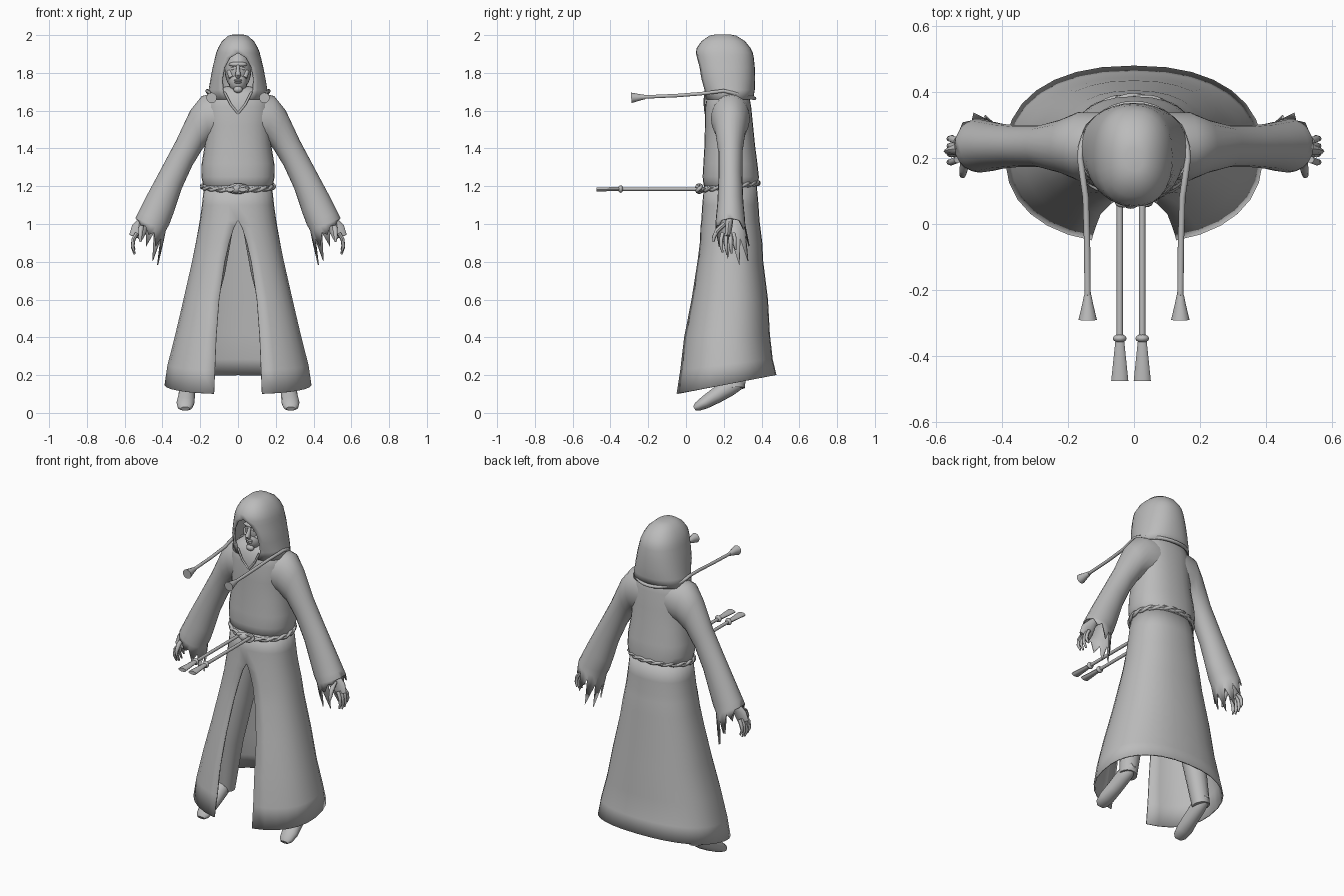
import bpy, bmesh, math
from mathutils import Vector, Matrix

cube = bpy.data.objects.get("Cube")
if cube:
    bpy.data.objects.remove(cube, do_unlink=True)

grey = bpy.data.materials.new("plain grey")
grey.use_nodes = True
COLOUR = (0.5, 0.5, 0.5, 1)
grey.diffuse_color = COLOUR
grey.node_tree.nodes["Principled BSDF"].inputs["Base Color"].default_value = COLOUR


def finish(name, bm, angle=45, thick=0):
    """Turn a bmesh into a smooth shaded object, optionally a thin cloth shell."""
    bmesh.ops.remove_doubles(bm, verts=bm.verts, dist=0.0005)
    bmesh.ops.recalc_face_normals(bm, faces=bm.faces)
    mesh = bpy.data.meshes.new(name)
    bm.to_mesh(mesh)
    bm.free()
    mesh.materials.append(grey)
    mesh.shade_smooth()
    mesh.set_sharp_from_angle(angle=math.radians(angle))
    obj = bpy.data.objects.new(name, mesh)
    bpy.context.collection.objects.link(obj)
    if thick:
        mod = obj.modifiers.new("cloth", "SOLIDIFY")
        mod.thickness = thick
        mod.offset = 0
    return obj


def loft(name, rings, closed=True, caps=(True, True), loop=False, **kw):
    """Skin a row of cross-sections."""
    bm = bmesh.new()
    rows = [[bm.verts.new(p) for p in ring] for ring in rings]
    n = len(rows[0])
    pairs = list(zip(rows, rows[1:])) + ([(rows[-1], rows[0])] if loop else [])
    for a, b in pairs:
        for i in range(n if closed else n - 1):
            j = (i + 1) % n
            bm.faces.new((a[i], a[j], b[j], b[i]))
    if not loop:
        for row, cap in zip((rows[0], rows[-1]), caps):
            if cap:
                bm.faces.new(row)
    return finish(name, bm, **kw)


def oval(z, rx, front, back, gap=None, slope=0, n=28, p=2.3):
    """Horizontal rounded section; a gap leaves it open at the front."""
    cy, ry = (front + back) / 2, (back - front) / 2
    start = 0 if gap is None else math.asin((gap / rx) ** (p / 2))
    count = n if gap is None else n + 1
    ring = []
    for i in range(count):
        a = start + (math.tau - 2 * start) * i / n
        s, c = math.sin(a), math.cos(a)
        x = rx * math.copysign(abs(s) ** (2 / p), s)
        y = cy - ry * math.copysign(abs(c) ** (2 / p), c)
        ring.append(Vector((x, y, z + slope * y)))
    return ring


def tube(name, path, radii, n=10, loop=False):
    """Tube along a path; a radius may be a (width, height) pair."""
    path = [Vector(p) for p in path]
    if not isinstance(radii, list):
        radii = [radii] * len(path)
    span = path[-1] - path[0]
    ref = Vector((0, 1, 0)) if abs(span.z) > 0.7 * span.length and not loop else Vector((0, 0, 1))
    rings, m = [], len(path)
    for i, (p, r) in enumerate(zip(path, radii)):
        ahead = path[(i + 1) % m] if loop else path[min(i + 1, m - 1)]
        behind = path[i - 1] if loop else path[max(i - 1, 0)]
        t = (ahead - behind).normalized()
        u = t.cross(ref).normalized()
        v = u.cross(t)
        w, h = r if isinstance(r, tuple) else (r, r)
        rings.append([p + u * w * math.cos(a) + v * h * math.sin(a)
                      for a in (math.tau * k / n for k in range(n))])
    return loft(name, rings, loop=loop)


def blob(name, centre, size, seg=16):
    bm = bmesh.new()
    bmesh.ops.create_uvsphere(bm, u_segments=seg, v_segments=seg // 2 + 2, radius=1)
    bm.transform(Matrix.Translation(centre) @ Matrix.Diagonal((*size, 1)))
    return finish(name, bm, angle=80)


# Long skirt, split at the front, hem rising to the back
loft("skirt", [
    oval(1.21, .175, .1, .37, 0), oval(1.1, .187, .09, .38, 0),
    oval(1.02, .198, .085, .385, 0), oval(.98, .205, .08, .39, .022),
    oval(.9, .22, .075, .4, .047), oval(.8, .24, .06, .405, .07),
    oval(.6, .285, .025, .43, .1), oval(.4, .33, -.015, .44, .115, .04),
    oval(.23, .37, -.035, .455, .122, .12), oval(.11, .386, -.055, .475, .127, .19),
], closed=False, caps=(False, False), thick=.008)

# Upper robe, bloused over the belt
loft("torso", [
    oval(1.19, .17, .11, .36), oval(1.205, .185, .093, .382), oval(1.25, .194, .088, .386),
    oval(1.32, .192, .092, .378), oval(1.42, .176, .098, .365), oval(1.52, .172, .1, .355),
    oval(1.62, .175, .102, .345), oval(1.68, .16, .112, .335), oval(1.72, .11, .14, .31),
    oval(1.73, .05, .17, .27),
])

# Hood with an open face
loft("hood", [
    oval(2.0, .025, .16, .23, 0), oval(1.993, .05, .125, .265, 0),
    oval(1.965, .082, .085, .31, 0), oval(1.93, .102, .06, .338, 0),
    oval(1.905, .112, .056, .35, 0), oval(1.88, .118, .056, .355, .042),
    oval(1.83, .13, .058, .36, .07), oval(1.77, .142, .065, .362, .082),
    oval(1.71, .152, .088, .36, .078), oval(1.66, .163, .1, .352, .06),
], closed=False, caps=(True, False), thick=.008)

# Head and face
blob("head", (0, .2, 1.815), (.07, .09, .11), 24)
blob("jaw", (0, .165, 1.755), (.05, .06, .062))
tube("neck", [(0, .2, 1.62), (0, .2, 1.76)], .048, 14)
blob("brow", (0, .128, 1.845), (.05, .022, .014))
tube("nose", [(0, .117, 1.845), (0, .104, 1.815), (0, .092, 1.79), (0, .105, 1.778)],
     [.008, .01, .015, .012])
blob("upper_lip", (0, .108, 1.76), (.022, .01, .006))
blob("lower_lip", (0, .109, 1.749), (.018, .01, .006))
blob("chin", (0, .118, 1.712), (.024, .018, .018))

# Shoulder cord running behind the hood
arc = [(.163 * math.cos(a), .2 + .163 * math.sin(a), 1.705 - .04 * math.sin(a))
       for a in (math.pi * k / 16 for k in range(17))]
tube("shoulder_cord", [(.14, -.23, 1.672), (.142, -.05, 1.68), (.146, .08, 1.69)] + arc
     + [(-.146, .08, 1.69), (-.142, -.05, 1.68), (-.14, -.23, 1.672)], .0095)

# Belt: two twisted strands and a knot
for strand in (0, math.pi):
    loop_path = []
    for k in range(72):
        a = math.tau * k / 72
        twist = a * 9 + strand
        r = 1 + .02 * math.cos(twist)
        y = .234 - .15 * r * math.cos(a)
        loop_path.append((.19 * r * math.sin(a), y, 1.18 + .12 * (y - .08) + .007 * math.sin(twist)))
    tube("belt_strand", loop_path, .009, 8, loop=True)
knot = [(.05 * math.cos(a), .07 + .01 * math.sin(2 * a), 1.187 + .018 * math.sin(a))
        for a in (math.tau * k / 20 for k in range(20))]
tube("belt_knot_loop", knot, .01, 8, loop=True)
blob("belt_knot", (-.01, .068, 1.187), (.028, .022, .024))

# Belt cord ends with flat tassels
for x in (-.043, .025):
    tube("belt_cord", [(x, .09, 1.185), (x, -.34, 1.185)], .0095)
    blob("belt_bead", (x, -.346, 1.185), (.021, .013, .02), 12)
    tube("belt_tassel", [(x, -.35, 1.185), (x, -.475, 1.183)], [(.013, .011), (.026, .011)])

for side, s in (("left", 1), ("right", -1)):
    def at(x, y, z):
        return Vector((s * x, y, z))

    # Shoulder cord tassel and collar edge
    tube(side + "_cord_tassel", [at(.14, -.215, 1.672), at(.14, -.24, 1.671), at(.14, -.29, 1.668)],
         [.011, .016, .028], 12)
    tube(side + "_collar", [at(0, .103, 1.585), at(.04, .098, 1.635), at(.072, .1, 1.7)], (.006, .005), 8)
    blob(side + "_eye", at(.026, .124, 1.822), (.014, .01, .008), 10)
    tube(side + "_cheek", [at(.045, .145, 1.81), at(.035, .13, 1.775)], [.016, .014])

    # Sleeve sections: outer x, z, inner x, z, half depth
    cuts = [(.09, 1.7, .08, 1.44, .1), (.19, 1.675, .15, 1.44, .1), (.25, 1.6, .19, 1.4, .078),
            (.325, 1.44, .245, 1.31, .06), (.405, 1.29, .3, 1.19, .06), (.48, 1.15, .34, 1.07, .066),
            (.525, 1.06, .366, 1, .074), (.54, 1.03, .385, .965, .076)]
    rings = []
    for ox, oz, ix, iz, ry in cuts:
        top, low = Vector((ox, .235, oz)), Vector((ix, .235, iz))
        mid, half = (top + low) / 2, (top - low) / 2
        ring = []
        for k in range(20):
            a = math.tau * k / 20
            ring.append(mid + half * math.cos(a) + Vector((0, ry * math.sin(a), 0)))
        rings.append(ring)
    # Ragged cuff hanging from the underside
    rag = []
    for k, p in enumerate(rings[-1]):
        a = math.tau * k / 20
        hang = (1 - math.cos(a)) / 2
        drop = hang * (.17 + .06 * math.sin(a) if k % 2 else .05)
        rag.append(p + Vector((.2 * drop, .1 * drop * (1 + math.sin(a)), -drop)))
    rings.append(rag)
    rings = [[at(*p) for p in ring] for ring in rings]
    loft(side + "_sleeve", rings, caps=(True, False), thick=.006)

    # Hand with curled fingers and a thumb
    tube(side + "_hand", [at(.45, .235, 1.08), at(.495, .23, 1.02), at(.523, .225, .975), at(.54, .22, .93)],
         [.025, (.027, .02), (.042, .019), (.038, .013)], 12)
    for name, y, length in (("index", .187, .08), ("middle", .212, .09), ("ring", .236, .085), ("little", .258, .065)):
        tube(f"{side}_{name}_finger",
             [at(.535, y * .8 + .045, .95), at(.553, y, .92), at(.558, y, .93 - length * .6),
              at(.548, y + .006, .93 - length)], [.011, .0105, .009, .005], 8)
    tube(side + "_thumb", [at(.51, .205, 1.0), at(.515, .165, .965), at(.518, .148, .93), at(.515, .145, .905)],
         [.013, .013, .01, .005], 8)

    # Leg and shoe, toes pointing down
    tube(side + "_leg", [at(.085, .235, 1.1), at(.15, .235, .75), at(.215, .245, .45), at(.262, .262, .13)],
         [.08, .082, .068, .05], 16)
    tube(side + "_shoe", [at(.28, .045, .022), at(.28, .06, .032), at(.278, .1, .055), at(.272, .16, .092),
                          at(.268, .23, .135), at(.264, .285, .165), at(.262, .31, .175)],
         [(.024, .012), (.04, .024), (.048, .034), (.044, .042), (.042, .046), (.036, .038), (.015, .016)], 16)
